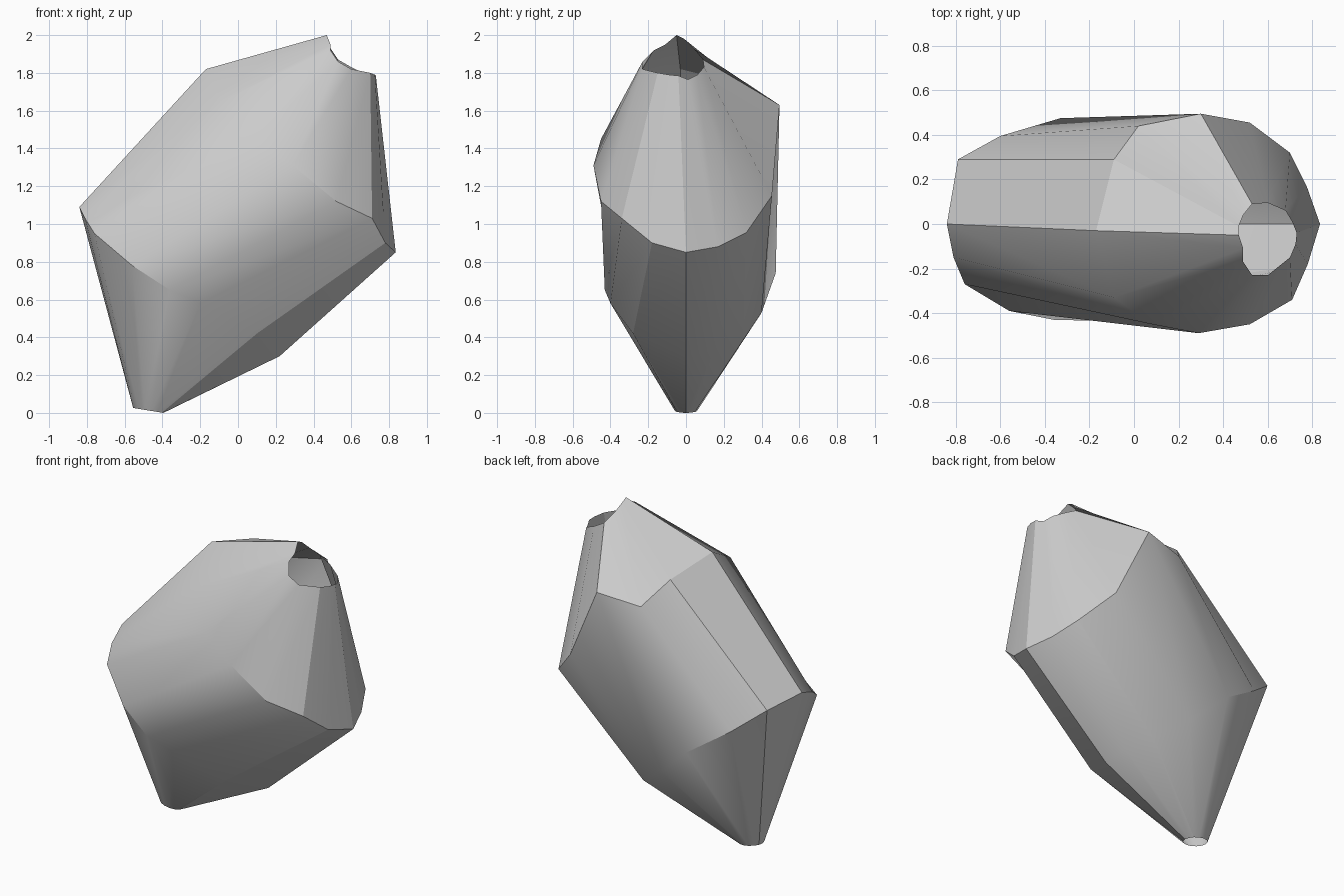
import bpy
import bmesh
import math
from mathutils import Vector

# Remove the default object
default_object = bpy.data.objects.get("Cube")
if default_object:
    bpy.data.objects.remove(default_object, do_unlink=True)


def make_material(name, colour):
    material = bpy.data.materials.new(name)
    material.use_nodes = True
    material.diffuse_color = colour
    shader = material.node_tree.nodes["Principled BSDF"]
    shader.inputs["Base Color"].default_value = colour
    return material


def ellipse_ring(centre, along, across, count):
    """Closed ring of points, starting at the -x end and turning to the front."""
    points = []
    for i in range(count):
        angle = math.tau * i / count
        points.append(Vector(centre) - Vector(along) * math.cos(angle)
                      - Vector(across) * math.sin(angle))
    return points


def loft(name, rings, material):
    """Open shell of quads joining successive rings of equal point count."""
    bm = bmesh.new()
    loops = [[bm.verts.new(point) for point in ring] for ring in rings]
    for lower, upper in zip(loops, loops[1:]):
        count = len(lower)
        for i in range(count):
            j = (i + 1) % count
            bm.faces.new((lower[i], lower[j], upper[j], upper[i]))
    mesh = bpy.data.meshes.new(name)
    bm.to_mesh(mesh)
    bm.free()
    mesh.materials.append(material)
    shell = bpy.data.objects.new(name, mesh)
    bpy.context.collection.objects.link(shell)
    return shell


# Shoulder between the lower taper and the slanted body
lower_shoulder = [
    (-.84, 0, 1.09), (-.81, -.15, 1.03), (-.76, -.27, .95), (-.56, -.39, .78),
    (-.36, -.43, .65), (-.2, -.4, .58), (.1, -.28, .42), (.22, 0, .3),
    (.2, .15, .33), (.1, .3, .38), (-.1, .4, .53), (-.33, .475, .74),
    (-.6, .395, .92), (-.79, .29, 1.07),
]

# Shoulder between the body and the upper taper
upper_shoulder = [
    (-.17, -.03, 1.82), (-.09, -.33, 1.65), (.08, -.45, 1.45), (.29, -.49, 1.31),
    (.52, -.45, 1.12), (.71, -.34, 1.03), (.78, -.18, .9), (.835, 0, .85),
    (.775, .17, .88), (.7, .32, .955), (.52, .455, 1.15), (.3, .495, 1.63),
    (.02, .44, 1.59), (-.09, .29, 1.74),
]

# Irregular rim of the open mouth
mouth_rim = [
    (.47, -.05, 2), (.49, -.11, 1.95), (.49, -.17, 1.92), (.53, -.23, 1.86),
    (.6, -.23, 1.82), (.7, -.15, 1.8), (.725, -.09, 1.79), (.73, -.04, 1.785),
    (.71, .01, 1.765), (.68, .06, 1.79), (.6, .095, 1.83), (.53, .09, 1.87),
    (.49, .04, 1.93), (.47, -.01, 1.98),
]

# Small open foot at the lower end
foot_rim = ellipse_ring((-.475, 0, .013), (.08, 0, -.013), (0, .06, 0),
                        len(lower_shoulder))

stone_grey = make_material("stone grey", (.6, .6, .6, 1))
shell = loft("faceted_shell",
             [foot_rim, lower_shoulder, upper_shoulder, mouth_rim], stone_grey)

# Soft facets with crisp shoulders
bpy.ops.object.select_all(action="DESELECT")
shell.select_set(True)
bpy.context.view_layer.objects.active = shell
bpy.ops.object.shade_smooth_by_angle(angle=math.radians(28))
